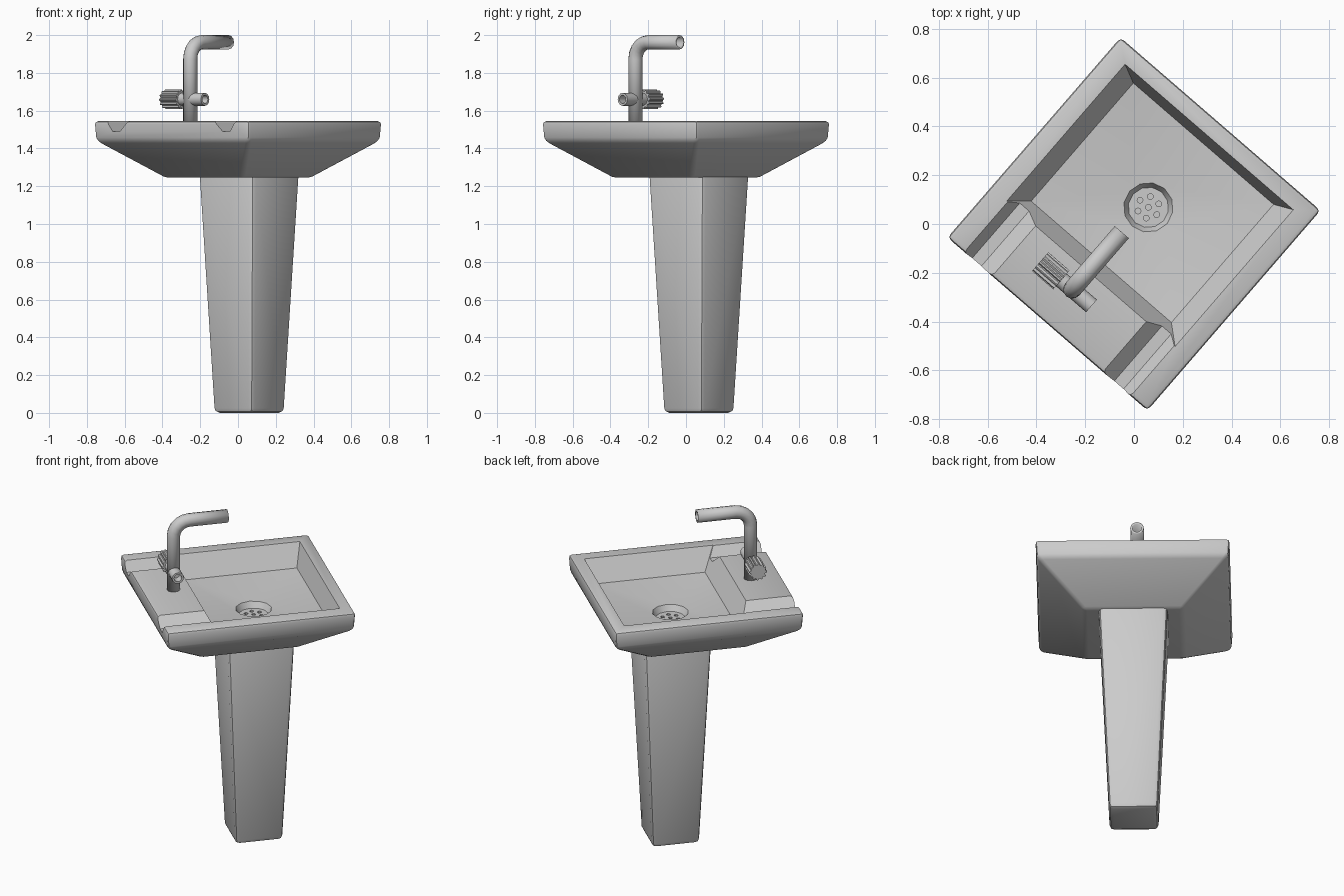
import bpy, bmesh, math
from mathutils import Matrix, Vector

if "Cube" in bpy.data.objects:
    bpy.data.objects.remove(bpy.data.objects["Cube"])

TURN = math.radians(-40.86)   # the whole sink is turned about z
DRAIN_Y = 0.09


def finish(name, bm):
    bmesh.ops.recalc_face_normals(bm, faces=bm.faces[:])
    mesh = bpy.data.meshes.new(name)
    bm.to_mesh(mesh)
    bm.free()
    ob = bpy.data.objects.new(name, mesh)
    bpy.context.collection.objects.link(ob)
    return ob


def hull(name, points, bevel=0.0):
    """Convex solid around points, with optional rounded edges."""
    bm = bmesh.new()
    for p in points:
        bm.verts.new(p)
    bmesh.ops.convex_hull(bm, input=bm.verts[:])
    bmesh.ops.dissolve_limit(bm, angle_limit=0.01, verts=bm.verts[:], edges=bm.edges[:])
    if bevel:
        bmesh.ops.bevel(bm, geom=bm.edges[:], offset=bevel, segments=2,
                        profile=0.5, affect='EDGES')
    return finish(name, bm)


def rect(x, y0, y1, z):
    return [(-x, y0, z), (x, y0, z), (x, y1, z), (-x, y1, z)]


def circle(r, z, n=12, x=0, y=DRAIN_Y):
    return [(x + r * math.cos(2 * math.pi * i / n),
             y + r * math.sin(2 * math.pi * i / n), z) for i in range(n)]


def cut(ob, cutter):
    mod = ob.modifiers.new("cut", 'BOOLEAN')
    mod.operation, mod.solver, mod.object = 'DIFFERENCE', 'EXACT', cutter
    bpy.context.view_layer.objects.active = ob
    bpy.ops.object.modifier_apply(modifier=mod.name)
    bpy.data.objects.remove(cutter)


def rod(name, radii, x0, x1, y, z, recess=0.0):
    """Rod along x whose section follows radii; recess hollows the x1 end."""
    n = len(radii)
    bm = bmesh.new()

    def ring(x, scale=1.0):
        return [bm.verts.new((x, y + scale * r * math.cos(2 * math.pi * i / n),
                              z + scale * r * math.sin(2 * math.pi * i / n)))
                for i, r in enumerate(radii)]
    rings = [ring(x0), ring(x1)]
    if recess:
        rings += [ring(x1, 0.65), ring(x1 - recess, 0.65)]
    for a, b in zip(rings, rings[1:]):
        for i in range(n):
            bm.faces.new((a[i], a[(i + 1) % n], b[(i + 1) % n], b[i]))
    bm.faces.new(rings[0])
    bm.faces.new(rings[-1])
    return finish(name, bm)


# Basin body
basin = hull("basin", rect(0.543, -0.543, 0.543, 1.545) + rect(0.536, -0.536, 0.536, 1.44)
             + rect(0.275, -0.28, 0.28, 1.245), 0.018)

# Bowl hollow with a shallow floor running to the drain
cut(basin, hull("bowl_cutter", rect(0.468, -0.28, 0.477, 1.565)
                + rect(0.38, -0.205, 0.435, 1.42) + circle(0.105, 1.38)))

# Side trays, open at the back
for s in (-1, 1):
    profile = [(0.278, 1.565), (0.36, 1.49), (0.41, 1.49), (0.466, 1.565)]
    cut(basin, hull("tray_cutter", [(s * x, y, z) for x, z in profile for y in (-0.6, -0.15)]))

# Drain cup and strainer holes
cut(basin, hull("drain_cutter", circle(0.105, 1.386) + circle(0.083, 1.345)))
spots = [(0, 0)] + [(0.045 * math.cos(k * math.pi / 3), 0.045 * math.sin(k * math.pi / 3))
                    for k in range(6)]
for x, y in spots:
    cut(basin, hull("hole_cutter", circle(0.012, 1.36, 8, x, DRAIN_Y + y)
                    + circle(0.012, 1.30, 8, x, DRAIN_Y + y)))

# Tapered pedestal
pedestal = hull("pedestal", rect(0.136, DRAIN_Y - 0.136, DRAIN_Y + 0.136, 0.0)
                + rect(0.193, DRAIN_Y - 0.193, DRAIN_Y + 0.193, 1.27), 0.025)

# Spout: a bent tube
fx, fy, top, bend = -0.016, -0.368, 1.962, 0.09
path = [(fx, fy, 1.53)]
for i in range(6):
    a = math.pi / 2 * i / 5
    path.append((fx, fy + bend * (1 - math.cos(a)), top - bend * (1 - math.sin(a))))
path.append((fx, -0.058, top))
curve = bpy.data.curves.new("spout", 'CURVE')
curve.dimensions = '3D'
curve.bevel_depth, curve.bevel_resolution = 0.038, 4
spline = curve.splines.new('POLY')
spline.points.add(len(path) - 1)
for point, co in zip(spline.points, path):
    point.co = (*co, 1)
temp = bpy.data.objects.new("spout_path", curve)
bpy.context.collection.objects.link(temp)
bm = bmesh.new()
bm.from_mesh(bpy.data.meshes.new_from_object(temp.evaluated_get(
    bpy.context.evaluated_depsgraph_get())))
bpy.data.objects.remove(temp)
spout = finish("spout", bm)
wall = spout.modifiers.new("wall", 'SOLIDIFY')
wall.thickness, wall.offset = 0.012, -1

# Cross valve with a fluted knob
valve = rod("valve", [0.034] * 12, -0.09, 0.088, fy, 1.66, 0.05)
knob = rod("knob", [0.051, 0.051, 0.042, 0.042] * 12, -0.19, -0.075, fy, 1.66)

# Turn everything and keep the sharp edges
for ob in (basin, pedestal, spout, valve, knob):
    ob.matrix_world = Matrix.Rotation(TURN, 4, 'Z')
    bpy.ops.object.select_all(action='DESELECT')
    ob.select_set(True)
    bpy.context.view_layer.objects.active = ob
    bpy.ops.object.shade_smooth_by_angle(angle=math.radians(35))
